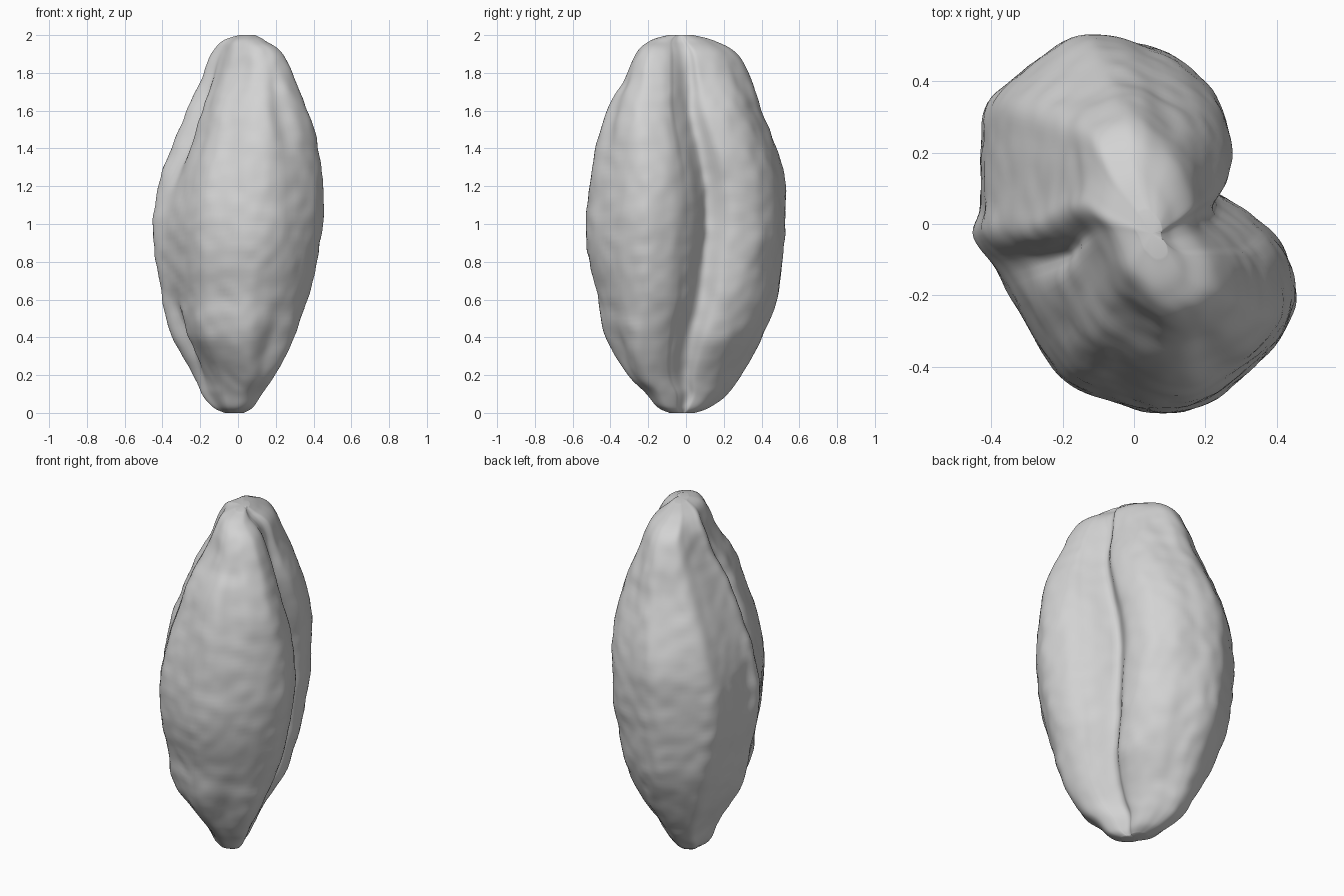
import bpy
import math
from mathutils import Matrix, Vector, noise

old = bpy.data.objects.get("Cube")
if old:
    bpy.data.objects.remove(old, do_unlink=True)

SIDES = 6      # steps between neighbouring outline points
STEPS = 8      # steps between neighbouring height stations

# Widest cross-section (x, y), counterclockwise from the deep notch
OUTLINE = [(.21, .13), (.25, .25), (.22, .38), (.12, .47), (0, .51), (-.1, .53),
           (-.2, .51), (-.33, .41), (-.41, .32), (-.425, .2), (-.43, .05),
           (-.445, -.04), (-.39, -.13), (-.29, -.3), (-.2, -.44), (-.08, -.49),
           (.07, -.525), (.2, -.49), (.33, -.39), (.42, -.27), (.445, -.17),
           (.41, -.05), (.32, .04)]

# Stations: height, centre and half width on the long and short diagonals, twist
STATIONS = [(0, 0, -.03, .07, .045, -9), (.03, -.01, -.03, .15, .085, -9),
            (.1, -.025, -.025, .23, .125, -9), (.2, -.01, -.025, .32, .17, -11),
            (.4, -.01, -.03, .42, .3, -9), (.6, -.02, -.015, .475, .365, -5),
            (.8, -.01, -.02, .51, .41, -2), (1, -.005, -.015, .525, .435, 0),
            (1.2, 0, 0, .52, .42, -1), (1.4, .02, .015, .48, .37, -4),
            (1.6, .04, .02, .415, .3, -8), (1.75, .035, .035, .355, .225, -11),
            (1.9, .035, .035, .285, .155, -14), (1.97, .04, .01, .18, .09, -17),
            (2, .055, .015, .07, .035, -17)]


def spline(points, steps, closed):
    """Smooth curve through points of any dimension."""
    count = len(points)
    pick = (lambda i: points[i % count]) if closed else \
           (lambda i: points[max(0, min(count - 1, i))])
    result = []
    for i in range(count if closed else count - 1):
        a, b, c, d = (pick(i + k) for k in (-1, 0, 1, 2))
        for s in range(steps):
            t = s / steps
            result.append(tuple(
                q + t / 2 * (r - p + t * (2 * p - 5 * q + 4 * r - w
                                          + t * (3 * (q - r) + w - p)))
                for p, q, r, w in zip(a, b, c, d)))
    if not closed:
        result.append(tuple(points[-1]))
    return result


def bump(value, centre, width):
    return math.exp(-((value - centre) / width) ** 2)


def to_diagonal(x, y):
    return (x - y) / math.sqrt(2), (x + y) / math.sqrt(2)


def from_diagonal(u, v):
    return Vector(((u + v) / math.sqrt(2), (v - u) / math.sqrt(2)))


def unit_range(values):
    """Rescale values to run from -1 to 1."""
    low, high = min(values), max(values)
    return [2 * (value - low) / (high - low) - 1 for value in values]


def carving(z, angle):
    """Share of the radius cut away by the grooves and hollows."""
    side_fold = (.2 * bump(z, 1.55, .28) + .2 * bump(z, .38, .18)) * bump(angle, 199, 9)
    front_fold = .04 * bump(z, 1.6, .25) * bump(angle, 300, 8)
    front_flat = .07 * bump(z, .35, .2) * bump(angle, 306, 14)
    notch = .05 * bump(z, 1.1, .5) * bump(angle, 31, 8)
    notch_fill = (.14 * bump(z, 2, .2) + .08 * bump(z, 0, .12)) * bump(angle, 31, 14)
    shoulder = .1 * bump(z, 1.76, .17) * bump(angle, 52, 16)
    return side_fold + front_fold + front_flat + notch + shoulder - notch_fill


def sliding(z, angle):
    """Degrees by which the notch and the side fold drift towards the front."""
    return (1 - bump(z, 1, .4)) * (10 * bump(angle, 193, 24) - 8 * bump(angle, 31, 22))


# Outline in unit diagonal coordinates, with the direction of each point
ring = spline(OUTLINE, SIDES, True)
angles = [math.degrees(math.atan2(y, x)) % 360 for x, y in ring]
long_side, short_side = (unit_range(c) for c in zip(*(to_diagonal(*p) for p in ring)))

# Loft the two-lobed body through the stations
verts, faces = [], []
rows = spline(STATIONS, STEPS, False)
for z, cu, cv, hu, hv, twist in rows:
    mid = from_diagonal(cu, cv)
    for u, v, angle in zip(long_side, short_side, angles):
        turn = Matrix.Rotation(math.radians(twist + sliding(z, angle)), 2)
        arm = turn @ from_diagonal(u * hu, v * hv) * (1 - carving(z, angle))
        # Shallow lumps that fade out at the tips
        spot = Vector((*(mid + arm), z))
        lump = .008 * noise.noise(spot * 5) + .006 * noise.noise(spot * 14)
        p = mid + arm + arm.normalized() * lump * min(1, 4 * arm.length)
        verts.append((p.x, p.y, z))

n = len(ring)
for r in range(len(rows) - 1):
    for i in range(n):
        j = (i + 1) % n
        faces.append((r * n + i, r * n + j, (r + 1) * n + j, (r + 1) * n + i))

# Close both tips
for row, flip in ((0, True), (len(rows) - 1, False)):
    tip = [Vector(verts[row * n + i]) for i in range(n)]
    verts.append(tuple(sum(tip, Vector((0, 0, 0))) / n))
    for i in range(n):
        a, b = row * n + i, row * n + (i + 1) % n
        faces.append((b, a, len(verts) - 1) if flip else (a, b, len(verts) - 1))

mesh = bpy.data.meshes.new("seed_body")
mesh.from_pydata(verts, [], faces)
mesh.update()
body = bpy.data.objects.new("seed_body", mesh)
bpy.context.collection.objects.link(body)

# Plain grey surface
grey = bpy.data.materials.new("light_grey")
grey.use_nodes = True
colour = (.65, .65, .65, 1)
grey.diffuse_color = colour
grey.node_tree.nodes["Principled BSDF"].inputs["Base Color"].default_value = colour
mesh.materials.append(grey)

bpy.ops.object.select_all(action='DESELECT')
body.select_set(True)
bpy.context.view_layer.objects.active = body
bpy.ops.object.shade_smooth_by_angle(angle=math.radians(60))
